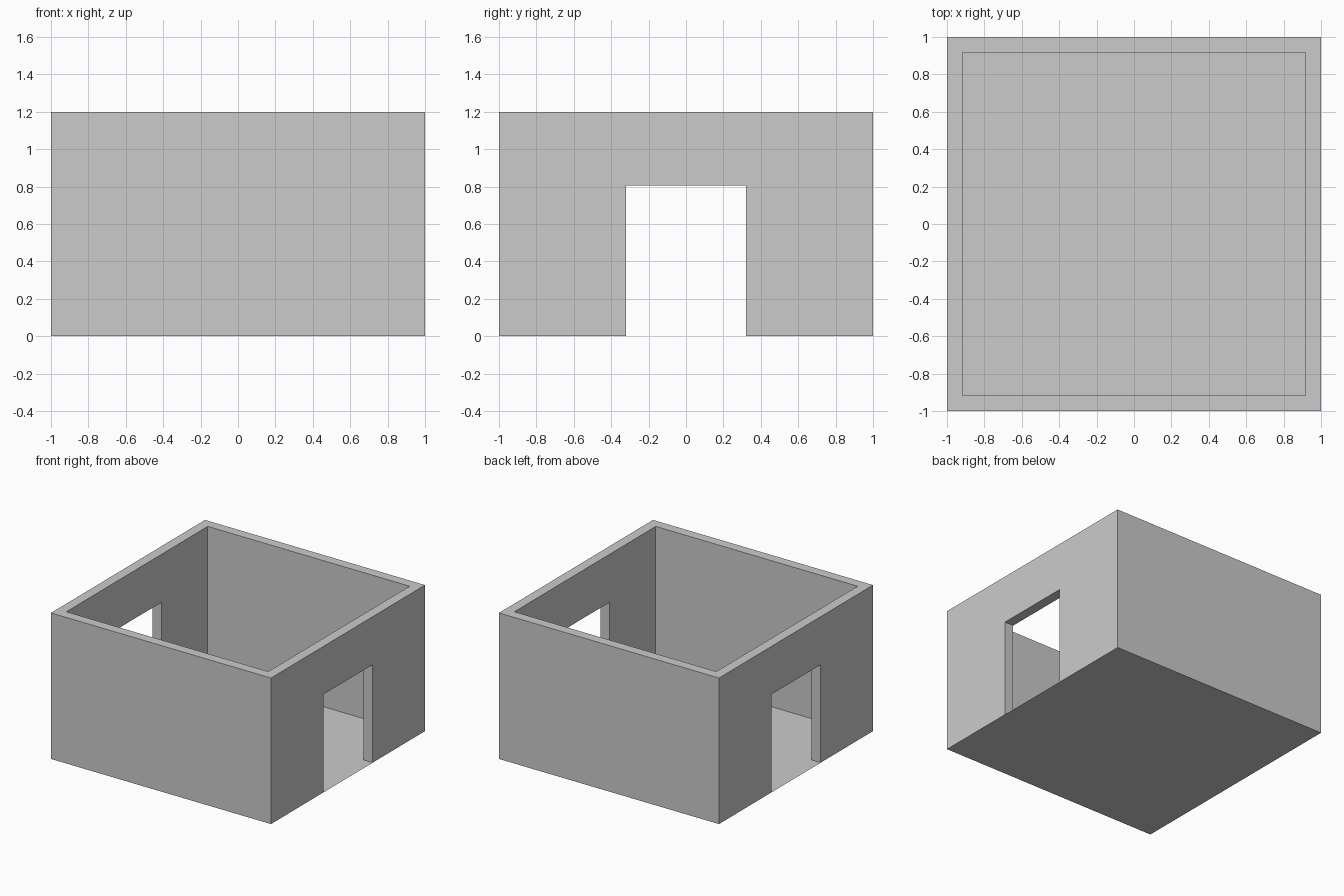
import bpy, bmesh

if "Cube" in bpy.data.objects:
    bpy.data.objects.remove(bpy.data.objects["Cube"])

HEIGHT, WALL = 1.2, 0.082
DOOR_W, DOOR_H = 0.642, 0.805


def box(name, size, z0, z1):
    bpy.ops.mesh.primitive_cube_add(size=1, location=(0, 0, (z0 + z1) / 2))
    ob = bpy.context.object
    ob.name = name
    ob.scale = (size[0], size[1], z1 - z0)
    bpy.ops.object.transform_apply(location=True, rotation=False, scale=True)
    return ob


# Cutters: room interior and the doorway through both side walls
inner = 2 - 2 * WALL
cutters = [box("room_cutter", (inner, inner), -0.2, HEIGHT + 0.2),
           box("doorway_cutter", (3, DOOR_W), -0.2, DOOR_H)]

# Walls carved from a solid block
walls = box("walls", (2, 2), 0, HEIGHT)
for cutter in cutters:
    cutter.hide_render = True
    mod = walls.modifiers.new(cutter.name, 'BOOLEAN')
    mod.operation = 'DIFFERENCE'
    mod.solver = 'EXACT'
    mod.object = cutter
    bpy.ops.object.modifier_apply(modifier=mod.name)
for cutter in cutters:
    bpy.data.objects.remove(cutter)

# Drop the wall undersides, which the floor sheet covers
bm = bmesh.new()
bm.from_mesh(walls.data)
under = [f for f in bm.faces if all(abs(v.co.z) < 1e-4 for v in f.verts)]
bmesh.ops.delete(bm, geom=under, context='FACES')
bm.to_mesh(walls.data)
bm.free()

# Thin floor sheet flush with the ground
bpy.ops.mesh.primitive_plane_add(size=2)
bpy.context.object.name = "floor"
